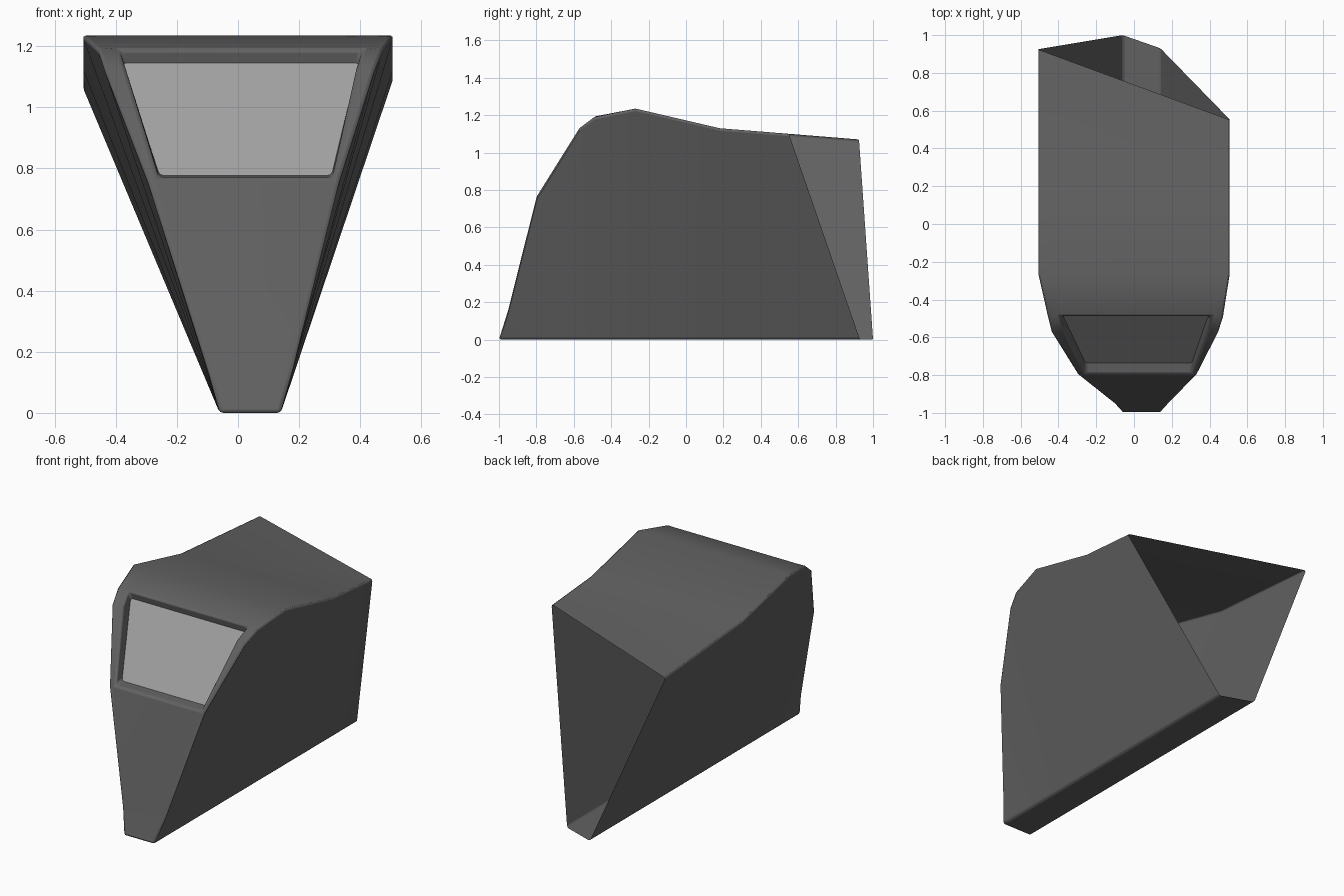
import bpy, bmesh, math

if "Cube" in bpy.data.objects:
    bpy.data.objects.remove(bpy.data.objects["Cube"])


def material(name, grey):
    m = bpy.data.materials.new(name)
    m.diffuse_color = (grey, grey, grey, 1)
    m.use_nodes = True
    m.node_tree.nodes["Principled BSDF"].inputs["Base Color"].default_value = m.diffuse_color
    return m


def finish(bm, name, mat):
    bmesh.ops.remove_doubles(bm, verts=bm.verts, dist=0.0005)
    me = bpy.data.meshes.new(name)
    bm.to_mesh(me)
    bm.free()
    ob = bpy.data.objects.new(name, me)
    bpy.context.collection.objects.link(ob)
    me.materials.append(mat)
    return ob


dark = material("dark_grey", 0.12)
light = material("light_grey", 0.35)

# Ridge stations: y, z, left edge x, inner left x, inner right x, right edge x
stations = [
    (-1.00, 0.00, -0.06, -0.03, 0.11, 0.14),
    (-0.95, 0.16, -0.105, -0.07, 0.15, 0.185),
    (-0.795, 0.77, -0.30, -0.26, 0.31, 0.335),
    (-0.57, 1.13, -0.44, -0.368, 0.388, 0.45),
    (-0.49, 1.19, -0.46, -0.387, 0.407, 0.475),
    (-0.27, 1.235, -0.51, -0.41, 0.41, 0.51),
    (0.18, 1.13, -0.51, -0.41, 0.41, 0.51),
    (0.925, 1.07, -0.51, -0.41, 0.41, 0.51)]
bottom_x = (0.14, 0.11, -0.03, -0.06)

# Body shell: rings of eight points, with a slanted open back
bm = bmesh.new()
rings = []
for i, (y, z, *xs) in enumerate(stations):
    last = i == len(stations) - 1
    ring = []
    for x in xs:
        t = (x + 0.51) / 1.02 if last else 0
        ring.append(bm.verts.new((x, y - 0.375 * t, z + 0.03 * t)))
    for x in bottom_x:
        yb = 1.0 - 0.35 * (x + 0.06) if last else y
        ring.append(bm.verts.new((x, yb, 0)))
    rings.append(ring)
for i in range(len(rings) - 1):
    a, b = rings[i], rings[i + 1]
    for k in range(8):
        if k == 1 and i in (2, 3):
            continue                      # window opening
        n = (k + 1) % 8
        bm.faces.new((a[k], a[n], b[n], b[k]))

# Recess walls around the window
r2, r3, r4 = rings[2:5]
hole = [r2[1], r2[2], r3[2], r4[2], r4[1], r3[1]]
pane = [(-0.257, -0.735, 0.777), (0.306, -0.735, 0.777), (0.382, -0.515, 1.095),
        (0.398, -0.48, 1.145), (-0.378, -0.48, 1.145), (-0.362, -0.515, 1.095)]
rim = [bm.verts.new(p) for p in pane]
for k in range(6):
    n = (k + 1) % 6
    bm.faces.new((hole[k], hole[n], rim[n], rim[k]))
body = finish(bm, "body_shell", dark)

# Softened edges
bev = body.modifiers.new("soft_edges", "BEVEL")
bev.width = 0.012
bev.segments = 2
bev.limit_method = 'ANGLE'
bev.angle_limit = math.radians(35)

# Window pane
bm = bmesh.new()
bm.faces.new([bm.verts.new(p) for p in pane])
finish(bm, "window_pane", light)

bpy.ops.object.select_all(action='DESELECT')
body.select_set(True)
bpy.context.view_layer.objects.active = body
bpy.ops.object.shade_smooth_by_angle(angle=math.radians(35))
